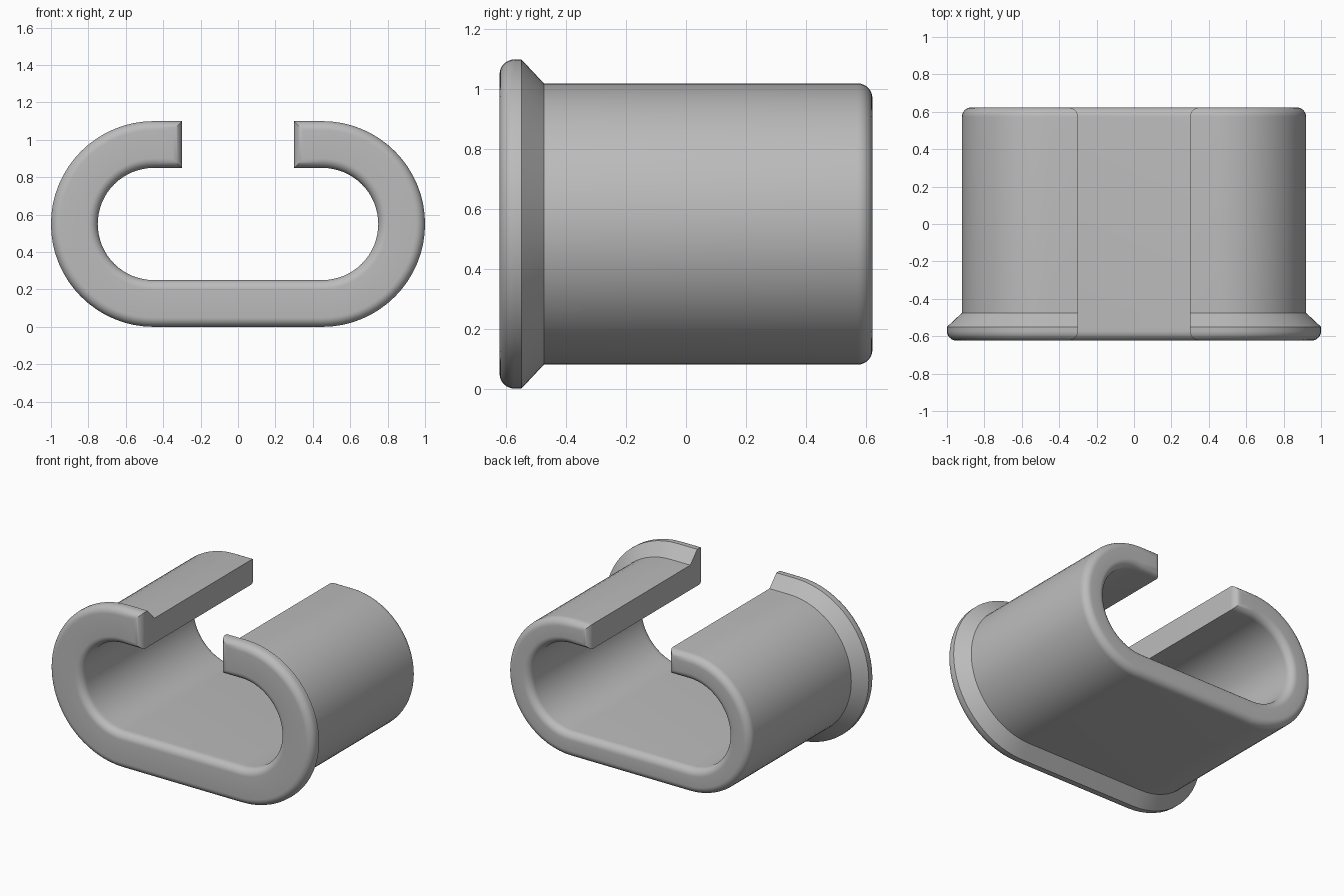
import bpy
import bmesh
import math

if "Cube" in bpy.data.objects:
    bpy.data.objects.remove(bpy.data.objects["Cube"], do_unlink=True)

CENTRE_Z = 0.55    # height of the end arcs' centres
HALF_STRAIGHT = 0.45
FLANGE_R, BODY_R, BORE_R = 0.55, 0.47, 0.30
HALF_GAP = 0.30
HALF_DEPTH = 0.623
FILLET = 0.05
ARC_STEPS = 32
FILLET_STEPS = 8


def open_slot(radius, gap):
    """Slot-shaped path from the right lip, round the bottom, to the left lip."""
    right = [(gap, radius)]
    for i in range(ARC_STEPS + 1):
        a = math.pi * i / ARC_STEPS
        right.append((HALF_STRAIGHT + radius * math.sin(a), radius * math.cos(a)))
    return right + [(-x, z) for x, z in reversed(right)]


# Depth stations: (y, outer radius, inset of bore and lips)
stations = []
for i in range(FILLET_STEPS + 1):
    a = math.pi / 2 * i / FILLET_STEPS
    inset = FILLET * (1 - math.sin(a))
    stations.append((-HALF_DEPTH + FILLET * (1 - math.cos(a)), FLANGE_R - inset, inset))
stations.append((-0.55, FLANGE_R, 0))
stations.append((-0.475, BODY_R, 0))
for i in range(FILLET_STEPS + 1):
    a = math.pi / 2 * i / FILLET_STEPS
    inset = FILLET * (1 - math.cos(a))
    stations.append((HALF_DEPTH - FILLET * (1 - math.sin(a)), BODY_R - inset, inset))

# Loft the closed C-shaped outline through the stations
bm = bmesh.new()
rings = []
for y, outer_r, inset in stations:
    outer = open_slot(outer_r, HALF_GAP + inset)
    inner = open_slot(BORE_R + inset, HALF_GAP + inset)
    rings.append([bm.verts.new((x, y, CENTRE_Z + z)) for x, z in outer + inner[::-1]])

count = len(rings[0])
for front, back in zip(rings, rings[1:]):
    for i in range(count):
        j = (i + 1) % count
        bm.faces.new((front[i], front[j], back[j], back[i]))

# Flat front and back faces
for ring in (rings[0], rings[-1]):
    for i in range(count // 2 - 1):
        bm.faces.new((ring[i], ring[i + 1], ring[count - 2 - i], ring[count - 1 - i]))
bmesh.ops.recalc_face_normals(bm, faces=bm.faces)

mesh = bpy.data.meshes.new("flanged_sleeve")
bm.to_mesh(mesh)
bm.free()
sleeve = bpy.data.objects.new("flanged_sleeve", mesh)
bpy.context.collection.objects.link(sleeve)

# Plain grey material
grey = bpy.data.materials.new("plain_grey")
grey.use_nodes = True
colour = (0.5, 0.5, 0.5, 1)
grey.diffuse_color = colour
grey.node_tree.nodes["Principled BSDF"].inputs["Base Color"].default_value = colour
mesh.materials.append(grey)

bpy.ops.object.select_all(action="DESELECT")
sleeve.select_set(True)
bpy.context.view_layer.objects.active = sleeve
bpy.ops.object.shade_smooth_by_angle(angle=math.radians(30))
